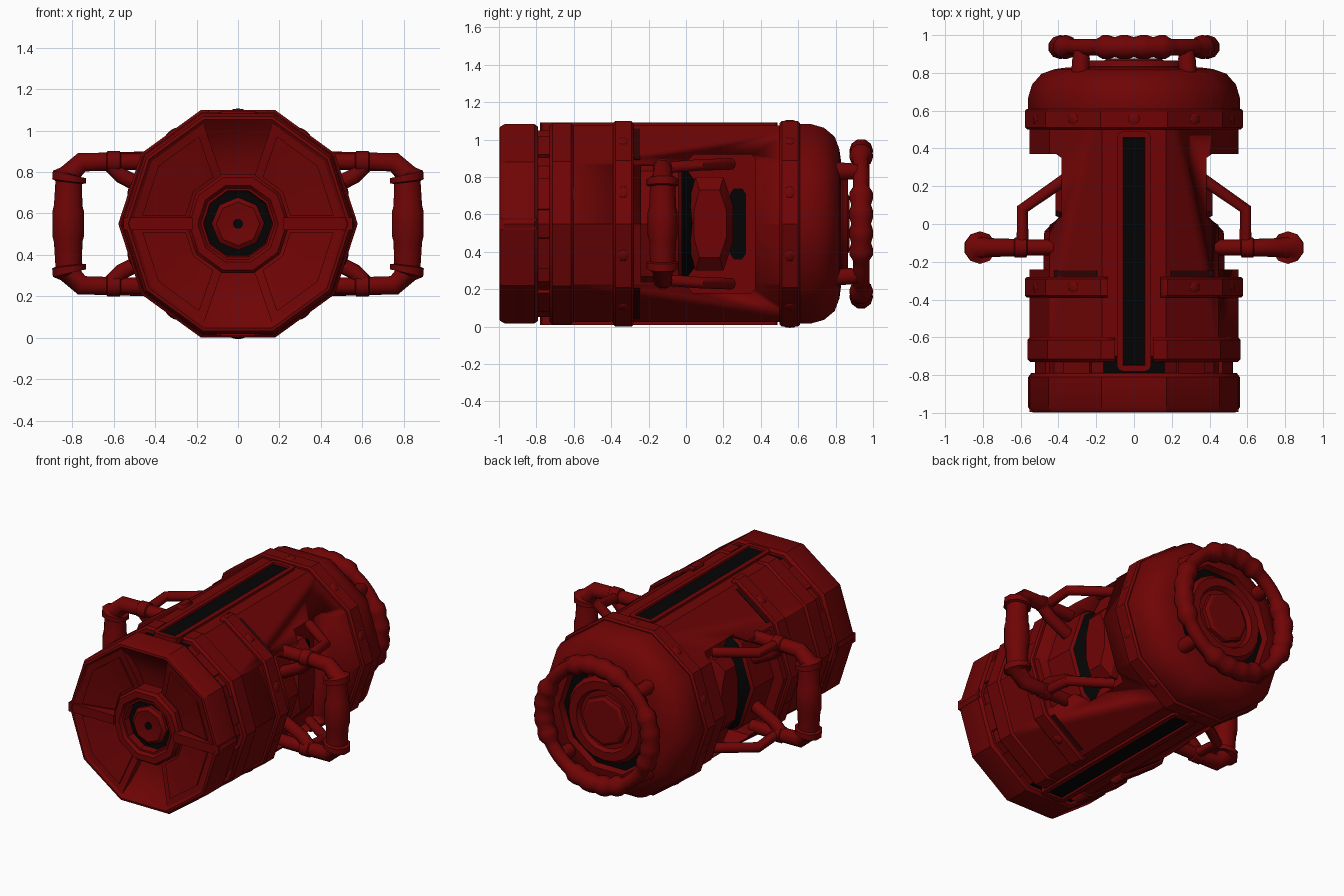
import bpy, bmesh, math
from mathutils import Matrix, Vector

if "Cube" in bpy.data.objects:
    bpy.data.objects.remove(bpy.data.objects["Cube"])

CZ = 0.55                      # height of the canister axis
STEP = math.radians(36)        # ten-sided body


def material(name, rgb):
    m = bpy.data.materials.new(name)
    m.diffuse_color = (*rgb, 1)
    m.use_nodes = True
    m.node_tree.nodes["Principled BSDF"].inputs["Base Color"].default_value = m.diffuse_color
    return m


RED = material("deep_red", (0.16, 0.0012, 0.0015))
BLACK = material("black", (0.0012, 0.0012, 0.0012))
DARK = material("dark_red", (0.03, 0.001, 0.001))


def finish(name, bm, mats, smooth=30):
    bmesh.ops.recalc_face_normals(bm, faces=bm.faces)
    me = bpy.data.meshes.new(name)
    bm.to_mesh(me)
    bm.free()
    return place(name, me, mats, smooth)


def place(name, me, mats, smooth=30):
    ob = bpy.data.objects.new(name, me)
    bpy.context.collection.objects.link(ob)
    ob.location.z = CZ
    for m in mats:
        me.materials.append(m)
    bpy.ops.object.select_all(action='DESELECT')
    ob.select_set(True)
    bpy.context.view_layer.objects.active = ob
    bpy.ops.object.shade_smooth_by_angle(angle=math.radians(smooth))
    return ob


def lathe(name, profile, mats=(RED,), n=10, smooth=30, rule=None):
    """Turn (radius, y) points around the canister axis; both ends are capped."""
    bm = bmesh.new()
    rings = [[bm.verts.new((r * math.cos(math.tau * i / n), y, r * math.sin(math.tau * i / n)))
              for i in range(n)] for r, y in profile]
    for a, b in zip(rings, rings[1:]):
        for i in range(n):
            j = (i + 1) % n
            bm.faces.new((a[i], a[j], b[j], b[i]))
    bm.faces.new(rings[0])
    bm.faces.new(rings[-1])
    if rule:
        bm.normal_update()
        for f in bm.faces:
            f.material_index = rule(f)
    return finish(name, bm, mats, smooth)


def prism(name, pts, x0, x1, taper=1.0, mat=RED):
    """Extrude a (y, z) outline along x, with optional taper."""
    bm = bmesh.new()
    cy = sum(p[0] for p in pts) / len(pts)
    a = [bm.verts.new((x0, y, z)) for y, z in pts]
    b = [bm.verts.new((x1, cy + (y - cy) * taper, z * taper)) for y, z in pts]
    for i in range(len(pts)):
        j = (i + 1) % len(pts)
        bm.faces.new((a[i], a[j], b[j], b[i]))
    bm.faces.new(a)
    bm.faces.new(b)
    return finish(name, bm, (mat,))


def face_boxes(name, faces, radius, y, size, mat=RED):
    """Small boxes lying on chosen faces of the ten-sided body."""
    bm = bmesh.new()
    for k in faces:
        m = (Matrix.Rotation(-(k + 0.5) * STEP, 4, 'Y') @ Matrix.Translation((radius, y, 0))
             @ Matrix.Diagonal((*size, 1)))
        bmesh.ops.create_cube(bm, size=1, matrix=m)
    return finish(name, bm, (mat,))


def tube(name, pts, cyclic=False, smooth=48):
    """Round tube through (x, y, z, radius) points."""
    cu = bpy.data.curves.new(name, 'CURVE')
    cu.dimensions = '3D'
    cu.bevel_depth, cu.bevel_resolution, cu.use_fill_caps = 1.0, 3, True
    sp = cu.splines.new('POLY')
    sp.points.add(len(pts) - 1)
    for p, (x, y, z, r) in zip(sp.points, pts):
        p.co, p.radius = (x, y, z, 1), r
    sp.use_cyclic_u = cyclic
    tmp = bpy.data.objects.new(name + "_path", cu)
    bpy.context.collection.objects.link(tmp)
    bpy.context.view_layer.update()
    me = bpy.data.meshes.new_from_object(tmp.evaluated_get(bpy.context.evaluated_depsgraph_get()))
    bpy.data.objects.remove(tmp)
    return place(name, me, (RED,), smooth)


def cut(ob, cutters):
    for c in cutters:
        md = ob.modifiers.new("cut", 'BOOLEAN')
        md.operation, md.solver, md.object = 'DIFFERENCE', 'EXACT', c
    bpy.context.view_layer.update()
    me = bpy.data.meshes.new_from_object(ob.evaluated_get(bpy.context.evaluated_depsgraph_get()))
    ob.modifiers.clear()
    ob.data = me
    for c in cutters:
        bpy.data.objects.remove(c)


def channel(y0, y1, w):
    return [prism("channel_cutter", [(y0, s * 0.45), (y1, s * 0.45), (y1, s * 0.7), (y0, s * 0.7)], -w, w)
            for s in (1, -1)]


def ring_profile(r, y0, y1, b=0.012):
    return [(r - 0.06, y0), (r - b, y0), (r, y0 + b), (r, y1 - b), (r - b, y1), (r - 0.06, y1)]


# main body with a window cut into each side
body = lathe("body", [(0.50, -0.74), (0.552, -0.70), (0.552, 0.63), (0.50, 0.64)])
window = [(-0.24, -0.31), (-0.02, -0.31), (0.04, -0.37), (0.35, -0.37), (0.37, -0.35),
          (0.37, 0.35), (0.35, 0.37), (0.04, 0.37), (-0.02, 0.31), (-0.24, 0.31)]
cut(body, [prism("window_cutter", window, s * 0.30, s * 0.8) for s in (1, -1)])

# inner drum with a black sloping end, bulged plates and slots in the windows
lathe("inner_drum", [(0.2, -0.3), (0.48, -0.26), (0.475, -0.04), (0.46, -0.025), (0.37, 0.06), (0.2, 0.10)],
      (RED, BLACK), rule=lambda f: int(f.calc_center_median().y > -0.03))
plate = [(0.01, -0.10), (0.05, -0.25), (0.20, -0.25), (0.25, -0.10),
         (0.25, 0.10), (0.20, 0.25), (0.05, 0.25), (0.01, 0.10)]
slot = [(0.235, -0.16), (0.255, -0.19), (0.30, -0.19), (0.32, -0.16),
        (0.32, 0.16), (0.30, 0.19), (0.255, 0.19), (0.235, 0.16)]
for s in (1, -1):
    prism("window_plate", plate, s * 0.28, s * 0.35)
    prism("window_plate_top", plate, s * 0.35, s * 0.415, 0.72)
    prism("window_slot", slot, s * 0.295, s * 0.306, 1, BLACK)

# raised bands, split where the long channel passes
cut(lathe("front_ring", ring_profile(0.565, -0.73, -0.60, 0.015)), channel(-0.8, -0.5, 0.10))
cut(lathe("front_band", ring_profile(0.578, -0.39, -0.28)), channel(-0.45, -0.2, 0.14))
lathe("rear_band", ring_profile(0.578, 0.50, 0.61))
face_boxes("band_slits", (1, 3, 6, 8), 0.526, -0.262, (0.006, 0.03, 0.28), DARK)

# rivets on the band faces
for name, y, faces in (("front_rivets", -0.335, (0, 1, 3, 4, 5, 6, 8, 9)), ("rear_rivets", 0.555, range(10))):
    bm = bmesh.new()
    for k in faces:
        m = (Matrix.Rotation(-(k + 0.5) * STEP, 4, 'Y') @ Matrix.Translation((0.546, y, 0))
             @ Matrix.Diagonal((0.3, 1, 1, 1)))
        bmesh.ops.create_uvsphere(bm, u_segments=8, v_segments=6, radius=0.034, matrix=m)
    finish(name, bm, (RED,), 50)

# long black slots in raised frames, above and below
for s in (1, -1):
    bm = bmesh.new()
    bmesh.ops.create_cube(bm, size=1, matrix=Matrix.Translation((0, -0.145, s * 0.506))
                          @ Matrix.Diagonal((0.18, 1.27, 0.07, 1)))
    upright = [e for e in bm.edges if abs(e.verts[0].co.z - e.verts[1].co.z) > 0.05]
    bmesh.ops.bevel(bm, geom=upright, offset=0.03, segments=2, affect='EDGES', profile=0.5)
    bm.normal_update()
    top = [f for f in bm.faces if f.normal.z * s > 0.9]
    bmesh.ops.inset_region(bm, faces=top, thickness=0.032, depth=0)
    bmesh.ops.inset_region(bm, faces=top, thickness=0.003, depth=0)
    bmesh.ops.translate(bm, vec=(0, 0, s * -0.012), verts=list({v for f in top for v in f.verts}))
    for f in top:
        f.material_index = 1
    finish("slot_frame", bm, (RED, BLACK))

# neck groove with clamps, and the dished front cap
lathe("neck", [(0.4, -0.82), (0.525, -0.81), (0.525, -0.71), (0.4, -0.7)], (RED, BLACK),
      rule=lambda f: int(abs(f.normal.z) > 0.97))
face_boxes("neck_clamps", (0, 1, 3, 4, 5, 6, 8, 9), 0.505, -0.76, (0.03, 0.08, 0.17))
lathe("front_cap", [(0.22, -0.87), (0.34, -0.885), (0.44, -0.925), (0.515, -0.985), (0.53, -0.998), (0.545, -0.995),
                    (0.56, -0.97), (0.56, -0.81), (0.545, -0.79), (0.45, -0.79)])


def cap_sector(name, r0, y0, r1, y1, in_edges, out_edges):
    """Four mirrored slabs on the cap face, each spanning two body sides."""
    for sx in (1, -1):
        for sz in (1, -1):
            bm = bmesh.new()
            rows = []
            for r, y, (a0, a1) in ((r0, -0.85, in_edges), (r0, y0, in_edges),
                                   (r1, y1, out_edges), (r1, -0.85, out_edges)):
                row = []
                for a in (a0, 36, a1):
                    rr = r * math.cos(math.radians(18)) / math.cos(math.radians(a % 36 - 18))
                    row.append(bm.verts.new((sx * rr * math.cos(math.radians(a)), y,
                                             sz * rr * math.sin(math.radians(a)))))
                rows.append(row)
            for a, b in zip(rows, rows[1:] + rows[:1]):
                for i in (0, 1):
                    bm.faces.new((a[i], a[i + 1], b[i + 1], b[i]))
            for i in (0, 2):
                bm.faces.new([row[i] for row in rows])
            finish(name, bm, (RED,))


# raised quarters of the cap face with inset panels
cap_sector("cap_quarter", 0.235, -0.92, 0.53, -0.988, (1, 71), (1, 71))
cap_sector("cap_panel", 0.265, -0.938, 0.475, -0.986, (9, 62), (5, 66))

# side ribs across the cap
for s in (1, -1):
    rib = [(-0.996, -0.03), (-0.80, -0.03), (-0.80, 0.03), (-0.996, 0.03)]
    prism("cap_rib", rib, s * 0.22, s * 0.553)

# front nozzle
lathe("nozzle_ring", [(0.25, -0.85), (0.25, -0.96), (0.235, -0.978), (0.195, -0.978), (0.18, -0.96),
                      (0.168, -0.96), (0.16, -0.90)])
lathe("nozzle_gap", [(0.162, -0.89), (0.162, -0.915)], (BLACK,))
lathe("nozzle_core", [(0.128, -0.88), (0.128, -0.935), (0.105, -0.952), (0.05, -0.945)], n=8)
lathe("nozzle_hole", [(0.025, -0.94), (0.025, -0.95)], (BLACK,))

# rounded rear cap with recessed disc
lathe("rear_cap", [(0.50, 0.60), (0.56, 0.61), (0.56, 0.67), (0.54, 0.738), (0.49, 0.795), (0.42, 0.82),
                   (0.36, 0.828), (0.345, 0.78)], smooth=40)
lathe("rear_gap", [(0.345, 0.77), (0.345, 0.79)], (BLACK,))
lathe("rear_disc", [(0.285, 0.77), (0.285, 0.835), (0.26, 0.865), (0.205, 0.865), (0.19, 0.835), (0.18, 0.835)],
      n=20)
lathe("rear_hub", [(0.165, 0.82), (0.165, 0.862), (0.145, 0.875)], n=8)

# rear ring grip with four ribbed sleeves, on four posts
ring = []
for i in range(72):
    a, d = math.radians(i * 5), abs((i * 5 + 45) % 90 - 45)
    r = 0.044 if d > 28 else (0.053 if d in (0, 15) else 0.0635)
    ring.append((0.393 * math.cos(a), 0.9365, 0.393 * math.sin(a), r))
tube("rear_ring", ring, True)
for sx in (1, -1):
    for sz in (1, -1):
        tube("ring_post", [(sx * 0.285, 0.79, sz * 0.285, 0.048), (sx * 0.28, 0.88, sz * 0.28, 0.046),
                           (sx * 0.278, 0.93, sz * 0.278, 0.036)])

# side handles with elbows, collars, flared grip and braces
half = [(0.40, 0.30, 0.042), (0.565, 0.30, 0.042), (0.57, 0.30, 0.053), (0.63, 0.30, 0.053),
        (0.635, 0.30, 0.046), (0.755, 0.297, 0.05), (0.812, 0.243, 0.055), (0.814, 0.238, 0.086),
        (0.816, 0.205, 0.086), (0.817, 0.20, 0.068), (0.82, 0.09, 0.072), (0.82, 0.06, 0.08)]
path = half + [(x, -z, r) for x, z, r in reversed(half)]
for s in (1, -1):
    tube("side_handle", [(s * x, -0.125, z, r) for x, z, r in path])
    for t in (1, -1):
        tube("rear_brace", [(s * 0.59, -0.12, t * 0.30, 0.032), (s * 0.59, 0.08, t * 0.315, 0.032),
                            (s * 0.36, 0.24, t * 0.32, 0.032)])
        tube("inner_brace", [(s * 0.62, -0.125, t * 0.29, 0.04), (s * 0.56, -0.125, t * 0.23, 0.04),
                             (s * 0.42, -0.125, t * 0.16, 0.04)])
